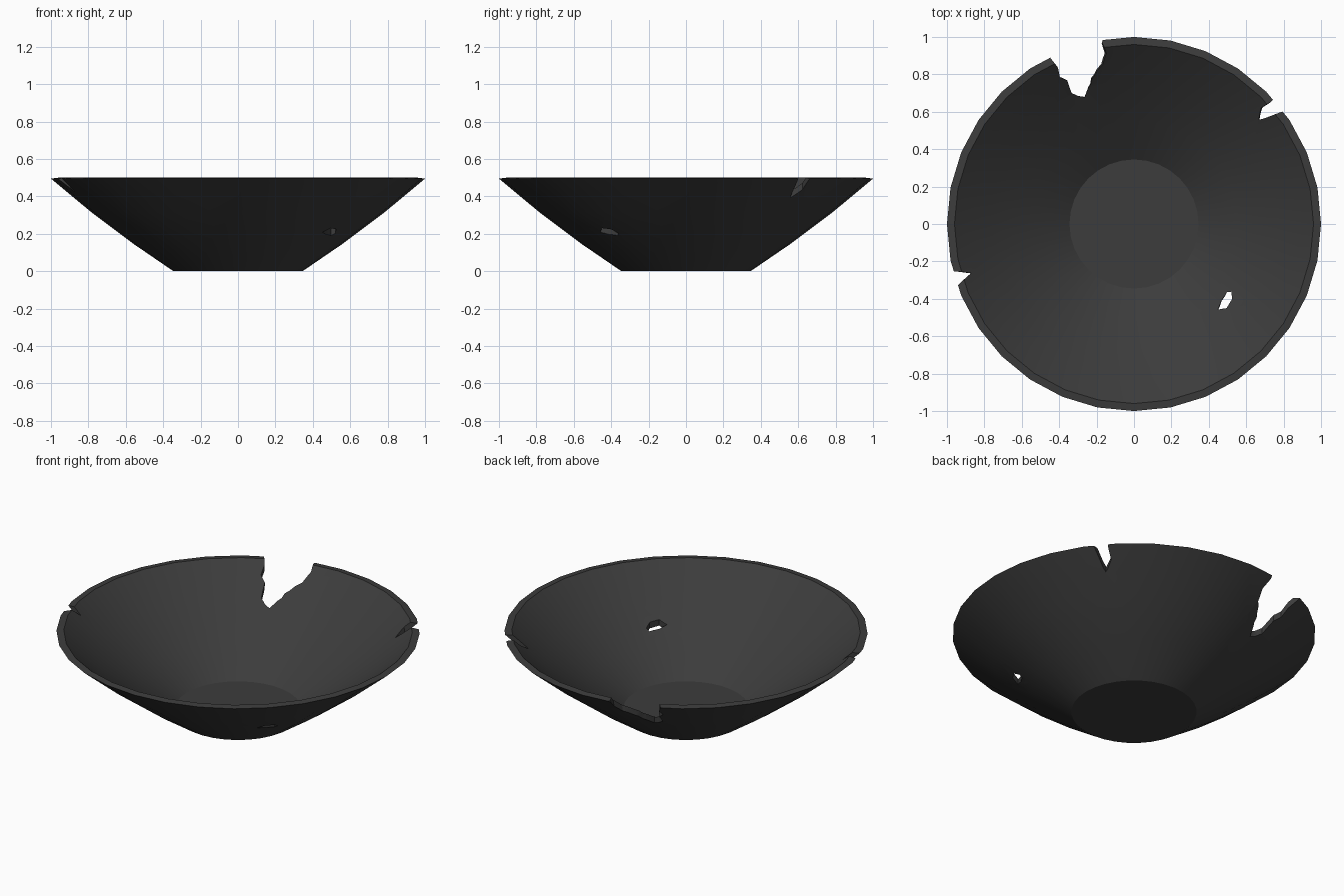
import bpy, bmesh
from math import sin, cos, tau, radians

if "Cube" in bpy.data.objects:
    bpy.data.objects.remove(bpy.data.objects["Cube"])

SIDES = 32

# Bowl wall: outer profile going up, inner profile coming back down
outer = [(0.345, 0.0), (0.56, 0.147), (0.78, 0.312), (1.0, 0.495)]
inner = [(0.96, 0.5), (0.77, 0.34), (0.55, 0.178), (0.345, 0.035)]


def make_object(name, bm):
    bmesh.ops.recalc_face_normals(bm, faces=bm.faces)
    mesh = bpy.data.meshes.new(name)
    bm.to_mesh(mesh)
    bm.free()
    obj = bpy.data.objects.new(name, mesh)
    bpy.context.collection.objects.link(obj)
    return obj


def bridge(bm, a, b):
    n = len(a)
    for i in range(n):
        j = (i + 1) % n
        bm.faces.new((a[i], a[j], b[j], b[i]))


def lathe(name, profile):
    bm = bmesh.new()
    rings = [[bm.verts.new((r * cos(tau * i / SIDES), r * sin(tau * i / SIDES), z))
              for i in range(SIDES)] for r, z in profile]
    for a, b in zip(rings, rings[1:]):
        bridge(bm, a, b)
    bm.faces.new(rings[0])
    bm.faces.new(rings[-1])
    return make_object(name, bm)


def cutter(name, low, high, z0, z1):
    """Jagged prism lofted between a lower and an upper outline."""
    bm = bmesh.new()
    a = [bm.verts.new((x, y, z0)) for x, y in low]
    b = [bm.verts.new((x, y, z1)) for x, y in high]
    bridge(bm, a, b)
    bm.faces.new(a)
    bm.faces.new(b)
    bmesh.ops.triangulate(bm, faces=bm.faces)
    obj = make_object(name, bm)
    obj.hide_render = True
    return obj


bowl = lathe("broken_bowl", outer + inner)

cutters = [
    # Large jagged break at the back of the rim
    cutter("rim_break_cutter",
           [(-.52, 1.1), (-.45, .89), (-.41, .84), (-.40, .79), (-.36, .77), (-.335, .70), (-.30, .685),
            (-.265, .68), (-.24, .75), (-.235, .80), (-.21, .86), (-.20, .92), (-.185, .98), (-.18, 1.1)],
           [(-.51, 1.1), (-.445, .885), (-.405, .835), (-.395, .785), (-.355, .765), (-.33, .70), (-.295, .68),
            (-.255, .68), (-.215, .74), (-.18, .79), (-.135, .85), (-.13, .91), (-.165, .98), (-.15, 1.1)],
           0.25, 0.55),
    # Small chip on the right
    cutter("right_chip_cutter",
           [(.85, .76), (.745, .665), (.705, .625), (.68, .56), (.71, .57), (.80, .60), (.92, .66)],
           [(.85, .76), (.74, .66), (.67, .62), (.655, .555), (.70, .565), (.79, .60), (.92, .66)],
           0.3, 0.55),
    # Small chip on the left
    cutter("left_chip_cutter",
           [(-1.1, -.27), (-.96, -.265), (-.88, -.268), (-.94, -.33), (-1.1, -.43)],
           [(-1.1, -.25), (-.96, -.25), (-.865, -.26), (-.94, -.325), (-1.1, -.42)],
           0.3, 0.55),
    # Hole through the lower wall
    cutter("wall_hole_cutter",
           [(.46, -.455), (.495, -.45), (.525, -.40), (.52, -.362), (.50, -.365), (.475, -.41)],
           [(.44, -.46), (.495, -.45), (.525, -.40), (.52, -.362), (.495, -.36), (.46, -.41)],
           0.1, 0.35),
]

bpy.context.view_layer.objects.active = bowl
bowl.select_set(True)
for c in cutters:
    mod = bowl.modifiers.new(c.name, "BOOLEAN")
    mod.operation = "DIFFERENCE"
    mod.solver = "EXACT"
    mod.object = c
    bpy.ops.object.modifier_apply(modifier=mod.name)
for c in cutters:
    bpy.data.objects.remove(c)

# Dark iron-grey finish, smooth walls with crisp rim and breaks
mat = bpy.data.materials.new("dark_grey")
mat.diffuse_color = (0.045, 0.045, 0.045, 1)
mat.use_nodes = True
mat.node_tree.nodes["Principled BSDF"].inputs["Base Color"].default_value = mat.diffuse_color
bowl.data.materials.clear()
bowl.data.materials.append(mat)
bpy.ops.object.shade_smooth_by_angle(angle=radians(30))
